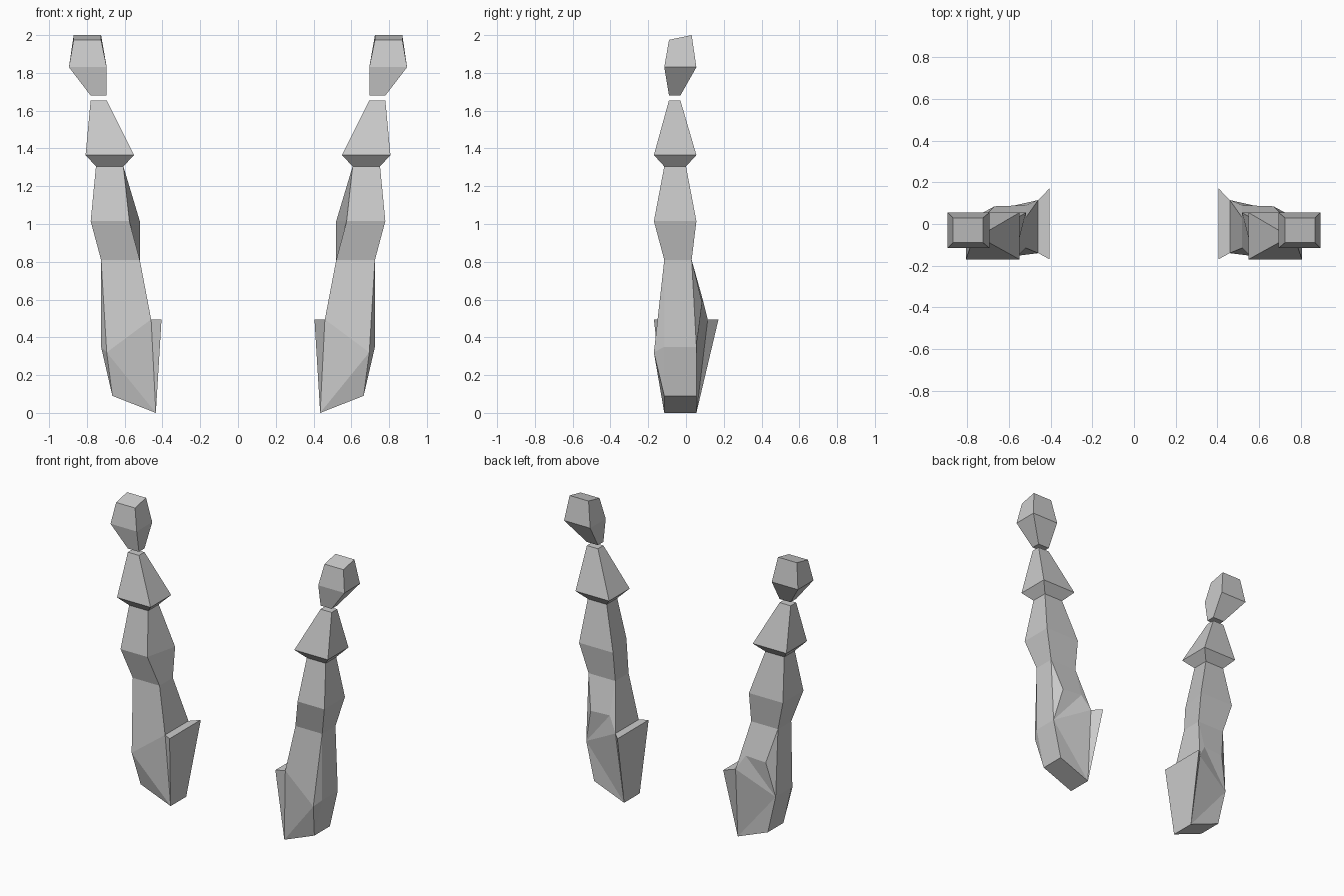
import bpy, bmesh

if "Cube" in bpy.data.objects:
    bpy.data.objects.remove(bpy.data.objects["Cube"])


def rect(x0, x1, y0, y1, z):
    """Four-cornered cross-section: front inner, front outer, back outer, back inner."""
    return [(x0, y0, z), (x1, y0, z), (x1, y1, z), (x0, y1, z)]


def loft(bm, rings, cap_start=True, cap_end=True):
    loops = [[bm.verts.new(p) for p in r] for r in rings]
    for lo, hi in zip(loops, loops[1:]):
        for i in range(4):
            j = (i + 1) % 4
            bm.faces.new((lo[i], lo[j], hi[j], hi[i]))
    if cap_start:
        bm.faces.new(loops[0][::-1])
    if cap_end:
        bm.faces.new(loops[-1])


def finish(bm, name):
    """Weld, then create the part and its mirrored twin."""
    bmesh.ops.remove_doubles(bm, verts=bm.verts, dist=0.001)
    for side, sx in (("right", 1), ("left", -1)):
        b = bm.copy()
        for v in b.verts:
            v.co.x *= sx
        bmesh.ops.recalc_face_normals(b, faces=b.faces)
        me = bpy.data.meshes.new(f"{side}_{name}")
        b.to_mesh(me)
        b.free()
        bpy.context.collection.objects.link(bpy.data.objects.new(me.name, me))
    bm.free()


# Fist, with a top that slopes up to the back
bm = bmesh.new()
top = rect(0.725, 0.87, -0.09, 0.03, 2.0)
top[:2] = [(x, y, 1.975) for x, y, z in top[:2]]
loft(bm, [rect(0.695, 0.78, -0.09, -0.03, 1.68),
          rect(0.695, 0.895, -0.115, 0.055, 1.83), top])
finish(bm, "fist")

# Arm: flared cuff, elbow bulge, down to the upper-arm ring
bm = bmesh.new()
bulge = rect(0.52, 0.78, -0.17, 0.055, 1.015)
bulge[0] = (0.575, -0.17, 1.015)
socket = rect(0.52, 0.725, -0.115, 0.03, 0.81)
loft(bm, [socket, bulge,
          rect(0.607, 0.752, -0.115, 0.0, 1.305),
          rect(0.55, 0.807, -0.17, 0.055, 1.365),
          rect(0.695, 0.78, -0.09, -0.03, 1.655)], cap_start=False)

# Shoulder: capitals are front corners, small letters back corners
pts = dict(zip("ABba", socket))
pts.update({
    "C": (0.695, -0.17, 0.32),                              # front crease
    "D": (0.46, -0.14, 0.495), "d": (0.46, 0.115, 0.495),   # inner top
    "E": (0.435, -0.115, 0), "e": (0.435, 0.055, 0),        # bottom inner
    "F": (0.665, -0.115, 0.09), "f": (0.665, 0.055, 0.09),  # bottom outer
    "H": (0.725, -0.115, 0.35), "h": (0.725, 0.055, 0.35),  # outer side
    "p": (0.67, 0.085, 0.585), "q": (0.52, 0.09, 0.595),    # back bulge
    "K": (0.405, -0.17, 0.495), "k": (0.405, 0.172, 0.495)  # inner flange
})
vs = {k: bm.verts.new(p) for k, p in pts.items()}
for f in ("ADCB DEC CEF BCH CFH BHhb HFfh abpq bhp qph aqd qdh deh hef "
          "AadD DdkK DKE dke KkeE EefF").split():
    bm.faces.new([vs[c] for c in f])
finish(bm, "arm")
